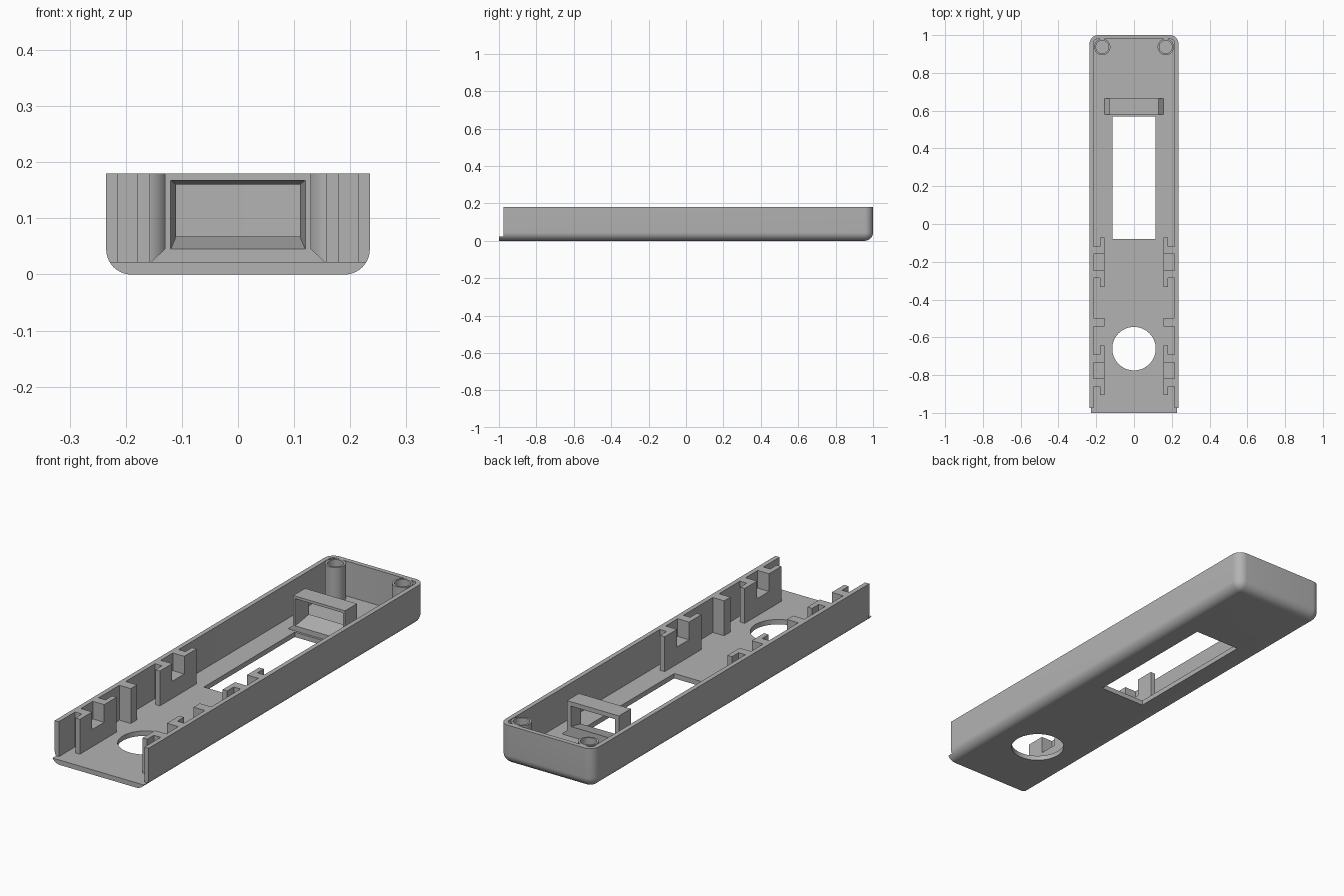
import bpy, bmesh, math

old = bpy.data.objects.get("Cube")
if old:
    bpy.data.objects.remove(old, do_unlink=True)

grey = bpy.data.materials.new("plain grey plastic")
grey.use_nodes = True
colour = (0.45, 0.45, 0.45, 1)
grey.diffuse_color = colour
grey.node_tree.nodes["Principled BSDF"].inputs["Base Color"].default_value = colour

HALF_W, TOP, FLOOR, WALL = 0.235, 0.18, 0.022, 0.021
INNER = HALF_W - WALL


def finish(bm, name):
    bmesh.ops.recalc_face_normals(bm, faces=bm.faces)
    mesh = bpy.data.meshes.new(name)
    bm.to_mesh(mesh)
    bm.free()
    mesh.materials.append(grey)
    obj = bpy.data.objects.new(name, mesh)
    bpy.context.collection.objects.link(obj)
    return obj


def loft(name, bottom, top):
    """Solid between two matching rings of points."""
    bm = bmesh.new()
    a = [bm.verts.new(p) for p in bottom]
    b = [bm.verts.new(p) for p in top]
    bm.faces.new(a)
    bm.faces.new(b)
    n = len(a)
    for i in range(n):
        bm.faces.new((a[i], a[(i + 1) % n], b[(i + 1) % n], b[i]))
    return finish(bm, name)


def prism(name, outline, z0, z1):
    return loft(name, [(x, y, z0) for x, y in outline], [(x, y, z1) for x, y in outline])


def box(name, x0, x1, y0, y1, z0, z1):
    return prism(name, [(x0, y0), (x1, y0), (x1, y1), (x0, y1)], z0, z1)


def cylinder(name, x, y, r, z0, z1, n=48):
    ring = [(x + r * math.cos(math.tau * i / n), y + r * math.sin(math.tau * i / n)) for i in range(n)]
    return prism(name, ring, z0, z1)


def round_edges(obj, radius, rule, segments=10):
    bm = bmesh.new()
    bm.from_mesh(obj.data)
    edges = [e for e in bm.edges if rule((e.verts[0].co + e.verts[1].co) / 2)]
    bmesh.ops.bevel(bm, geom=edges, offset=radius, segments=segments, profile=0.5, affect='EDGES')
    bm.to_mesh(obj.data)
    bm.free()


def cut(target, *cutters):
    bpy.context.view_layer.objects.active = target
    for c in cutters:
        mod = target.modifiers.new("cut", 'BOOLEAN')
        mod.operation, mod.solver, mod.object = 'DIFFERENCE', 'EXACT', c
        bpy.ops.object.modifier_apply(modifier=mod.name)
        bpy.data.objects.remove(c, do_unlink=True)


def smooth(obj):
    bpy.ops.object.select_all(action='DESELECT')
    obj.select_set(True)
    bpy.context.view_layer.objects.active = obj
    bpy.ops.object.shade_smooth_by_angle(angle=math.radians(30))


# Tray shell: rounded underside and back corners, open front with a floor lip
shell = box("tray_shell", -HALF_W, HALF_W, -1, 1, 0, TOP)
round_edges(shell, 0.045, lambda m: (m.z < 0.01 and m.y > -0.9) or (m.y > 0.9 and abs(m.x) > 0.1))
cavity = box("cavity_cutter", -INNER, INNER, -1.2, 1 - WALL, FLOOR, 0.4)
round_edges(cavity, 0.02, lambda m: m.y > 0.9 and abs(m.x) > 0.1 and 0.1 < m.z < 0.3, 5)
cut(shell, cavity,
    box("lip_cutter", -0.5, 0.5, -1.2, -0.975, FLOOR, 0.5),
    box("window_cutter", -0.115, 0.115, -0.08, 0.57, -0.1, 0.1),
    cylinder("round_hole_cutter", 0, -0.66, 0.115, -0.1, 0.1, 64))
smooth(shell)

# Strap frame with a tapering opening and sloped feet
frame = box("guide_frame", -0.13, 0.13, 0.58, 0.665, FLOOR - 0.005, TOP)


def opening_ring(y, hw, z0, z1):
    return [(-hw, y, z0), (hw, y, z0), (hw, y, z1), (-hw, y, z1)]


cut(frame, loft("opening_cutter", opening_ring(0.579, 0.12, 0.045, 0.168),
                opening_ring(0.666, 0.11, 0.068, 0.16)))

for s, side in ((1, "left"), (-1, "right")):
    foot = [(0.129, FLOOR - 0.003), (0.155, FLOOR), (0.13, 0.046), (0.129, 0.046)]
    loft(side + "_frame_foot", [(s * x, 0.58, z) for x, z in foot],
         [(s * x, 0.665, z) for x, z in foot])

    # Hollow screw posts in the back corners
    x, y = s * 0.168, 0.937
    post = cylinder(side + "_screw_post", x, y, 0.043, FLOOR - 0.004, TOP)
    cut(post, cylinder("post_cutter", x, y, 0.034, 0.05, 0.3))
    smooth(post)

    # Notched T-shaped brackets along the side walls
    for place, mid in (("middle", -0.203), ("front", -0.775)):
        outline = [(INNER + 0.004, mid - 0.084), (0.18, mid - 0.084), (0.18, mid - 0.131),
                   (0.157, mid - 0.131), (0.157, mid + 0.131), (0.18, mid + 0.131),
                   (0.18, mid + 0.084), (INNER + 0.004, mid + 0.084)]
        bracket = prism(side + "_" + place + "_bracket", [(s * px, py) for px, py in outline],
                        FLOOR - 0.004, TOP)
        cut(bracket, box("notch_cutter", min(s * 0.1, s * INNER), max(s * 0.1, s * INNER),
                         mid - 0.043, mid + 0.043, 0.1, 0.3))

    # Plain rib between the brackets
    xs = sorted((s * 0.157, s * (INNER + 0.004)))
    box(side + "_rib", xs[0], xs[1], -0.542, -0.497, FLOOR - 0.004, TOP)
